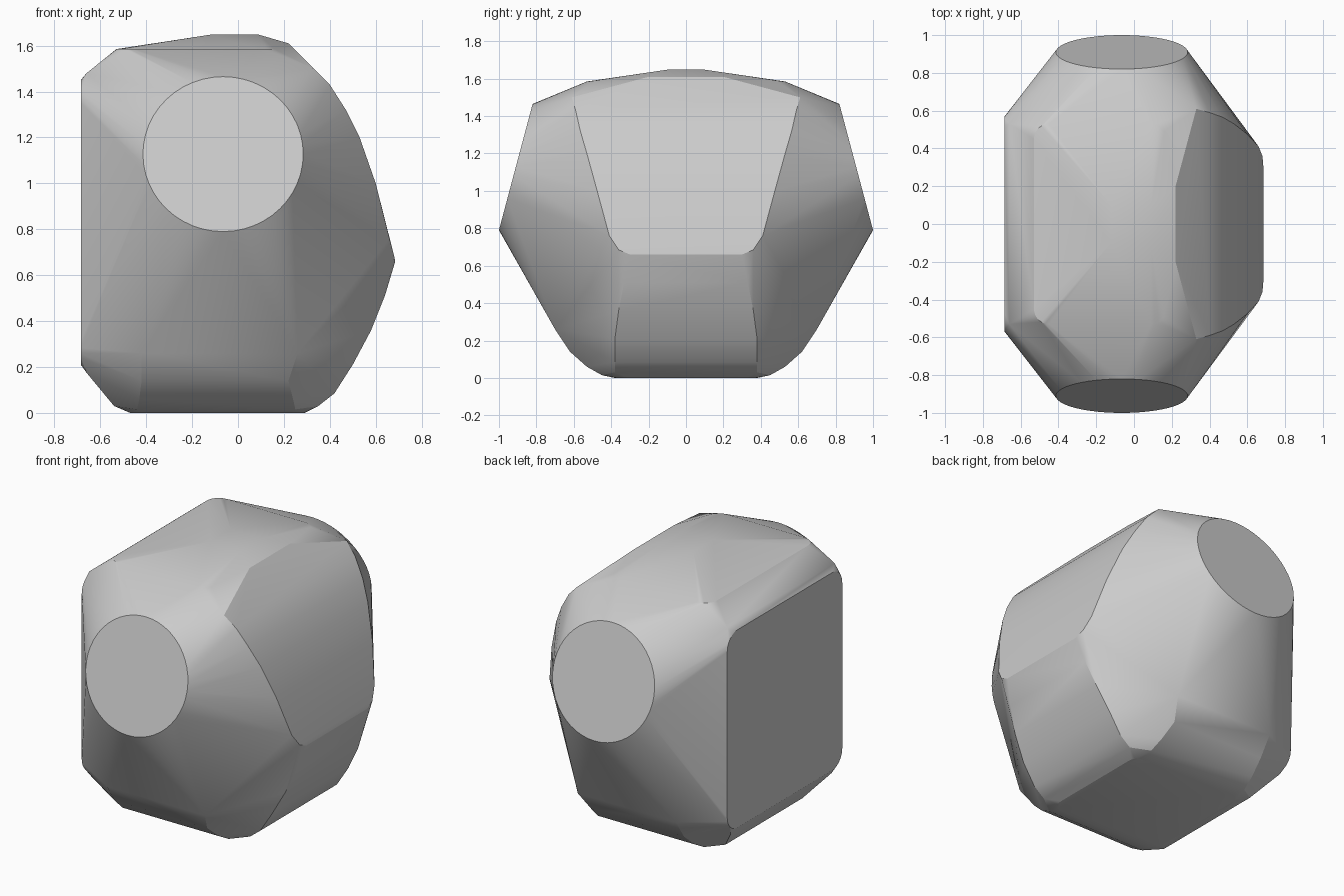
import bpy, bmesh, math
from mathutils import Vector

cube = bpy.data.objects.get("Cube")
if cube:
    bpy.data.objects.remove(cube, do_unlink=True)

grey = bpy.data.materials.new("light grey")
grey.use_nodes = True
colour = (0.6, 0.6, 0.6, 1)
grey.diffuse_color = colour
grey.node_tree.nodes["Principled BSDF"].inputs["Base Color"].default_value = colour


def rounded_rect(u0, u1, v0, v1, r, steps=6):
    """Outline of a rounded rectangle as (u, v) pairs."""
    pts = []
    corners = [(u1 - r, v1 - r), (u0 + r, v1 - r), (u0 + r, v0 + r), (u1 - r, v0 + r)]
    for i, (cu, cv) in enumerate(corners):
        for k in range(steps + 1):
            a = math.pi / 2 * (i + k / steps)
            pts.append((cu + r * math.cos(a), cv + r * math.sin(a)))
    return pts


points = []

# Tilted round end faces, front and back
low, high = Vector((-0.065, -1.0, 0.79)), Vector((-0.065, -0.82, 1.465))
middle, up = (low + high) / 2, (high - low) / 2
side = Vector((up.length, 0, 0))
for k in range(48):
    a = math.tau * k / 48
    p = middle + side * math.cos(a) + up * math.sin(a)
    points += [p, Vector((p.x, -p.y, p.z))]

# Flat side plate, base plate and upper plate
points += [Vector((-0.685, y, z)) for y, z in rounded_rect(-0.57, 0.57, 0.21, 1.45, 0.1)]
points += [Vector((x, y, 0)) for x, y in rounded_rect(-0.47, 0.29, -0.38, 0.38, 0.08)]
points += [Vector((x, y, 1.585)) for x, y in rounded_rect(-0.53, 0.17, -0.53, 0.53, 0.08)]

# Cross-strips (x, half width, z): curved side, crown and rounded lower edges
strips = [
    (0.685, 0.30, 0.66), (0.68, 0.36, 0.685), (0.66, 0.41, 0.76),
    (0.60, 0.475, 1.0), (0.53, 0.53, 1.2), (0.47, 0.565, 1.32),
    (0.40, 0.59, 1.43), (0.33, 0.61, 1.50), (0.22, 0.2, 1.61),
    (0.09, 0.1, 1.648), (-0.12, 0.1, 1.648),
    (0.64, 0.33, 0.51), (0.58, 0.36, 0.36), (0.50, 0.38, 0.21),
    (0.42, 0.38, 0.085), (0.35, 0.38, 0.03),
    (-0.54, 0.38, 0.03), (-0.66, 0.5, 0.175), (-0.66, 0.53, 1.48),
    (-0.44, 0.45, 0.015), (0.25, 0.45, 0.015),
    (-0.43, 0.53, 0.06), (0.24, 0.53, 0.06),
    (-0.42, 0.62, 0.14), (0.22, 0.62, 0.14),
    (-0.42, 0.70, 0.26), (0.26, 0.70, 0.26),
]
points += [Vector((x, s * y, z)) for x, y, z in strips for s in (-1, 1)]

# One solid skin stretched around all the outlines
bm = bmesh.new()
for p in points:
    bm.verts.new(p)
bmesh.ops.remove_doubles(bm, verts=bm.verts[:], dist=0.001)
bmesh.ops.convex_hull(bm, input=bm.verts[:])
bmesh.ops.delete(bm, geom=[v for v in bm.verts if not v.link_faces], context="VERTS")
bmesh.ops.dissolve_limit(bm, angle_limit=math.radians(1), verts=bm.verts[:], edges=bm.edges[:])
bmesh.ops.recalc_face_normals(bm, faces=bm.faces[:])

mesh = bpy.data.meshes.new("body")
bm.to_mesh(mesh)
bm.free()
mesh.materials.append(grey)
body = bpy.data.objects.new("body", mesh)
bpy.context.collection.objects.link(body)
bpy.ops.object.select_all(action="DESELECT")
body.select_set(True)
bpy.context.view_layer.objects.active = body
bpy.ops.object.shade_smooth_by_angle(angle=math.radians(20))
